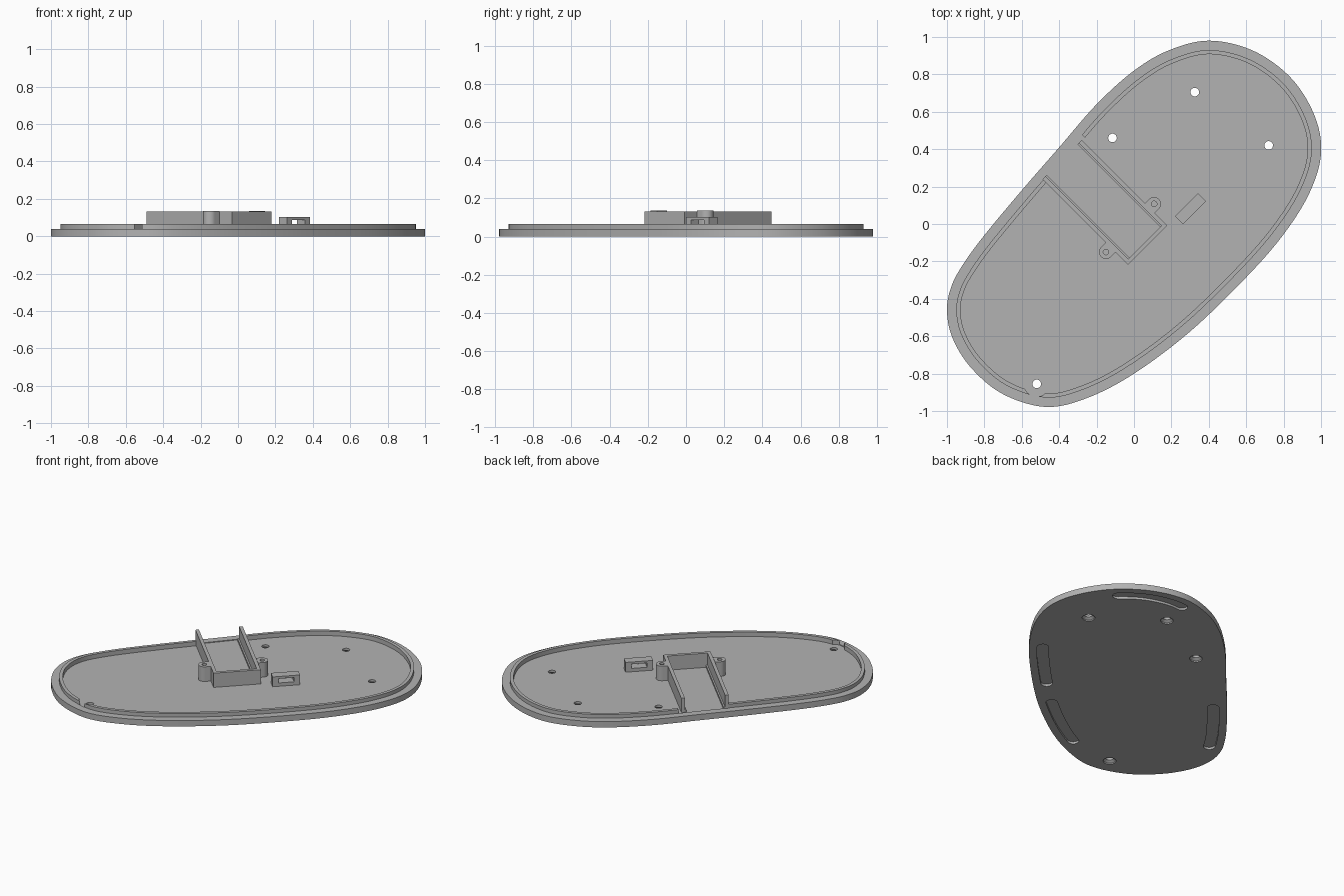
import bpy, bmesh
from math import pi, cos, sin, sqrt
from mathutils import Vector

if "Cube" in bpy.data.objects:
    bpy.data.objects.remove(bpy.data.objects["Cube"])

grey = bpy.data.materials.new("plain_grey")
grey.use_nodes = True
colour = (0.45, 0.45, 0.45, 1)
grey.diffuse_color = colour
grey.node_tree.nodes["Principled BSDF"].inputs["Base Color"].default_value = colour

BASE, FLOOR, LIP, TOP = 0.04, 0.035, 0.065, 0.132


def make(name, bm):
    bmesh.ops.recalc_face_normals(bm, faces=bm.faces)
    mesh = bpy.data.meshes.new(name)
    bm.to_mesh(mesh)
    bm.free()
    mesh.materials.append(grey)
    ob = bpy.data.objects.new(name, mesh)
    bpy.context.collection.objects.link(ob)
    return ob


def loft(name, rings):
    """Closed solid through rings given as (points, z)."""
    bm = bmesh.new()
    loops = [[bm.verts.new((p[0], p[1], z)) for p in pts] for pts, z in rings]
    n = len(loops[0])
    for a, b in zip(loops, loops[1:]):
        for i in range(n):
            j = (i + 1) % n
            bm.faces.new((a[i], a[j], b[j], b[i]))
    bm.faces.new(loops[0])
    bm.faces.new(loops[-1])
    return make(name, bm)


def prism(name, pts, z0, z1):
    return loft(name, [(pts, z0), (pts, z1)])


def circle(x, y, r, n=32):
    return [Vector((x + r * cos(2 * pi * i / n), y + r * sin(2 * pi * i / n))) for i in range(n)]


def diag(d, w):
    """Point in the frame turned 45 degrees: d to front right, w to back right."""
    return Vector((d + w, w - d)) / sqrt(2)


def block(name, d0, d1, w0, w1, z0, z1):
    return prism(name, [diag(d0, w0), diag(d1, w0), diag(d1, w1), diag(d0, w1)], z0, z1)


def cut(ob, cutter):
    cutter.hide_render = True
    mod = ob.modifiers.new("cut", "BOOLEAN")
    mod.operation, mod.solver, mod.object = "DIFFERENCE", "EXACT", cutter
    bpy.context.view_layer.objects.active = ob
    bpy.ops.object.modifier_apply(modifier=mod.name)
    bpy.data.objects.remove(cutter)


def smooth(ob):
    bpy.ops.object.select_all(action="DESELECT")
    ob.select_set(True)
    bpy.context.view_layer.objects.active = ob
    bpy.ops.object.shade_smooth_by_angle(angle=0.5)


# Outline of the plate, counter-clockwise, as a smooth closed spline
knots = [Vector(p) for p in (
    (.405, .98), (.19, .93), (0, .82), (-.2, .64), (-.4, .41), (-.6, .18), (-.8, -.06),
    (-.91, -.21), (-.975, -.33), (-1, -.46), (-.97, -.61), (-.87, -.77), (-.7, -.91),
    (-.47, -.978), (-.25, -.93), (0, -.8), (.3, -.575), (.6, -.285), (.8, -.055),
    (.94, .17), (1, .38), (.965, .58), (.84, .78), (.64, .925))]
STEPS = 12
outline = []
for i in range(len(knots)):
    a, b, c, d = (knots[(i + k) % len(knots)] for k in (-1, 0, 1, 2))
    for s in range(STEPS):
        t = s / STEPS
        outline.append(0.5 * (2 * b + (c - a) * t + (2 * a - 5 * b + 4 * c - d) * t ** 2
                              + (3 * b - a - 3 * c + d) * t ** 3))
N = len(outline)


def inward(i):
    t = (outline[(i + 1) % N] - outline[i - 1]).normalized()
    return Vector((-t.y, t.x))


def inset(dist):
    return [p + inward(i) * dist for i, p in enumerate(outline)]


def nearest(x, y):
    return min(range(N), key=lambda i: (outline[i] - Vector((x, y))).length)


# Base plate with a slightly sunken floor
lip_out, lip_in = inset(0.05), inset(0.072)
plate = loft("base_plate", [(outline, 0), (outline, BASE), (lip_out, BASE), (lip_out, FLOOR)])

# Countersunk screw holes
holes = [(.325, .705), (.72, .42), (-.115, .46), (-.52, -.855)]
for x, y in holes:
    cut(plate, loft("hole_cutter", [(circle(x, y, .04), -.01), (circle(x, y, .04), .008),
                                    (circle(x, y, .023), .02), (circle(x, y, .023), .08)]))

# Curved recesses for foot pads on the underside
mid = inset(0.085)
HALF = 0.036
for start, end in (((.36, .96), (.78, .78)), ((.77, -.08), (.45, -.41)),
                   ((.25, -.59), (-.17, -.86)), ((-.65, .1), (-.92, -.3))):
    lo, hi = sorted((nearest(*start), nearest(*end)))
    if hi - lo > N / 2:
        lo, hi = hi, lo + N
    span = [k % N for k in range(lo, hi + 1)]
    pts = [mid[k] - inward(k) * HALF for k in span]
    for k, sign, flip in ((span[-1], 1, -1), (span[0], -1, 1)):
        n = inward(k)
        along = Vector((n.y, -n.x)) * sign
        pts += [mid[k] + (n * flip * cos(a) * 1 + along * sin(a)) * HALF
                for a in (pi * s / 8 for s in range(1, 8))]
        if sign == 1:
            pts += [mid[j] + inward(j) * HALF for j in reversed(span)]
    cut(plate, prism("pad_cutter", pts, -.01, .015))
smooth(plate)

# Raised lip, left open where the tray meets the edge
bm = bmesh.new()
W0, W1 = -0.177, 0.12
rows = []
for o, i in zip(lip_out, lip_in):
    rows.append([bm.verts.new((p.x, p.y, z)) for p, z in ((o, FLOOR), (o, LIP), (i, LIP), (i, FLOOR))])


def kept(i):
    m = (lip_out[i] + lip_out[(i + 1) % N]) / 2
    return not (m.x < m.y and W0 < (m.x + m.y) / sqrt(2) < W1 + 0.015)


for i in range(N):
    if kept(i):
        a, b = rows[i], rows[(i + 1) % N]
        for k in range(4):
            bm.faces.new((a[k], a[k - 1], b[k - 1], b[k]))
        if not kept(i - 1):
            bm.faces.new(a)
        if not kept((i + 1) % N):
            bm.faces.new(b)
lip = make("lip", bm)
cut(lip, prism("lip_notch_cutter", circle(*holes[3], .068), .02, .1))
smooth(lip)

# Open tray: two side walls with narrow inner ledges and an end wall
D0, D1, WALL = -0.515, 0.132, 0.022
block("tray_front_wall", D0, D1, W0, W0 + WALL, FLOOR, TOP)
block("tray_back_wall", D0, D1, W1 - WALL, W1, FLOOR, TOP)
block("tray_end_wall", D1 - WALL, D1, W0 + WALL, W1 - WALL, FLOOR, TOP)
block("tray_front_ledge", D0, D1 - WALL, W0 + WALL, W0 + WALL + .01, FLOOR, .05)
block("tray_back_ledge", D0, D1 - WALL, W1 - WALL - .01, W1 - WALL, FLOOR, .05)

# Screw posts joined to the outside of the tray
R = 0.037
for name, w, wall, side in (("back_post", .152, W1, 1), ("front_post", -.212, W0, -1)):
    arc = [diag(R * cos(a), w + side * R * sin(a)) for a in (pi * s / 16 for s in range(17))]
    post = prism(name, arc + [diag(-R, wall), diag(R, wall)], FLOOR, TOP + .003)
    c = diag(0, w)
    cut(post, prism("post_cutter", circle(c.x, c.y, .015, 24), .05, .2))
    smooth(post)

# Upright bracket with a window through it
bracket = block("bracket", .126, .186, .185, .358, FLOOR, .102)
cut(bracket, block("window_cutter", .1, .22, .223, .32, .058, .087))
